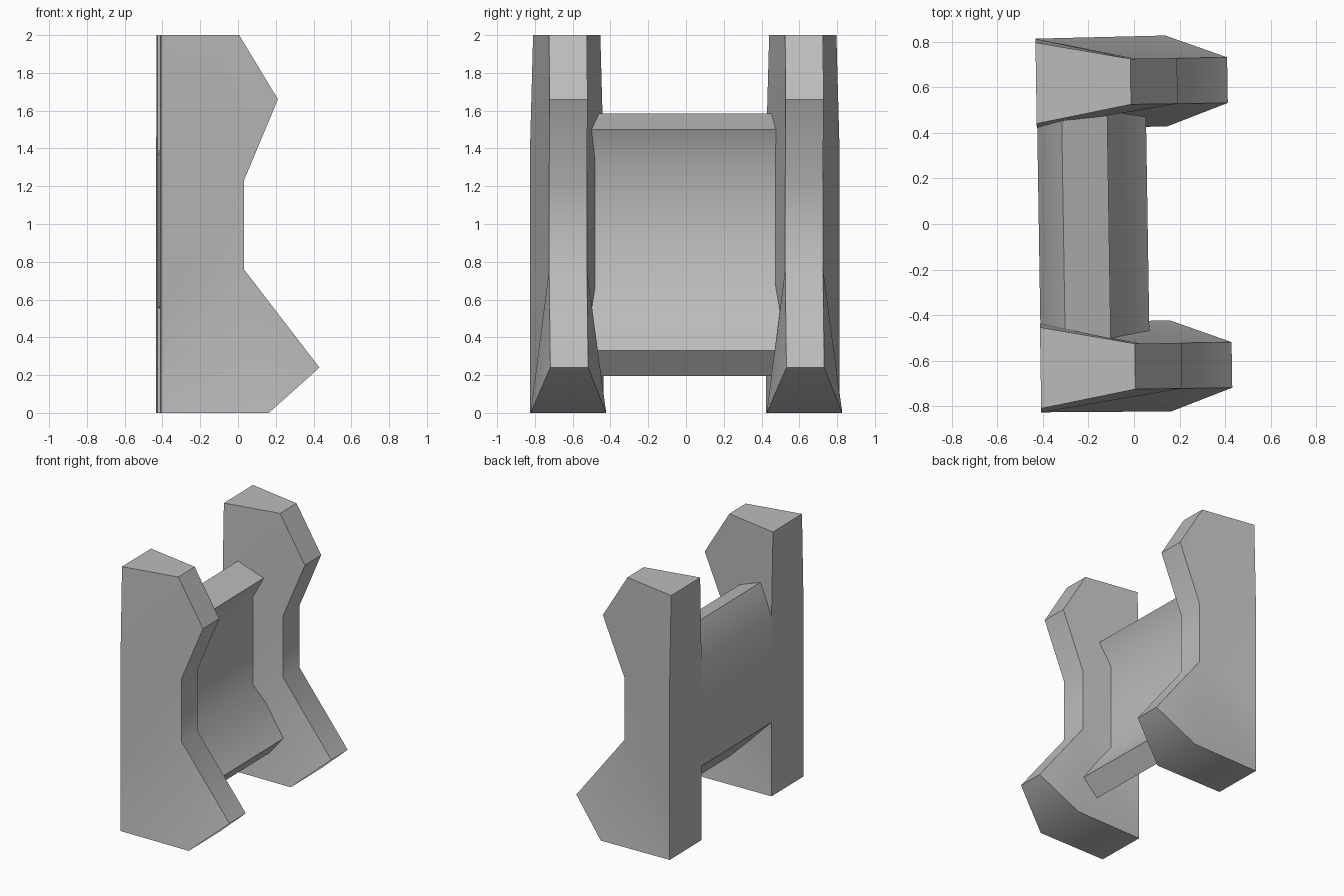
import bpy
import math
from mathutils import Matrix

cube = bpy.data.objects.get("Cube")
if cube:
    bpy.data.objects.remove(cube, do_unlink=True)

grey = bpy.data.materials.new("plain_grey")
grey.use_nodes = True
colour = (0.5, 0.5, 0.5, 1)
grey.diffuse_color = colour
grey.node_tree.nodes["Principled BSDF"].inputs["Base Color"].default_value = colour

# The whole piece stands turned very slightly about the vertical
TURN = Matrix.Rotation(math.radians(0.9), 4, "Z")


def add_part(name, verts, faces):
    mesh = bpy.data.meshes.new(name)
    mesh.from_pydata(verts, [], faces)
    mesh.transform(TURN)
    mesh.materials.append(grey)
    mesh.shade_smooth()
    mesh.set_sharp_from_angle(angle=math.radians(43))
    obj = bpy.data.objects.new(name, mesh)
    bpy.context.collection.objects.link(obj)
    return obj


def rim(count):
    """Quads joining the first outline to the second."""
    return [(i, i + count, (i + 1) % count + count, (i + 1) % count)
            for i in range(count)]


# End posts: x, z and half thickness around the outline, thin at the front ridge
POST = [(-0.42, 0, 0.195), (0.15, 0, 0.2), (0.42, 0.24, 0.1), (0.02, 0.76, 0.1),
        (0.02, 1.23, 0.1), (0.20, 1.66, 0.1), (-0.005, 2, 0.1),
        (-0.42, 2, 0.178), (-0.42, 1.38, 0.195), (-0.42, 0.56, 0.195)]
SIDE = [(0, 1, 3), (1, 2, 3), (0, 3, 9), (9, 3, 4, 8), (8, 4, 5, 6), (8, 6, 7)]


def add_post(name, y):
    n = len(POST)
    verts = [(x, y - t, z) for x, z, t in POST] + [(x, y + t, z) for x, z, t in POST]
    far_side = [tuple(i + n for i in reversed(f)) for f in SIDE]
    return add_part(name, verts, SIDE + far_side + rim(n))


add_post("front_post", -0.625)
add_post("back_post", 0.625)

# Middle board: one profile run between the posts
BOARD = [(-0.418, 0.56), (-0.05, 0.195), (0.06, 0.33), (-0.2, 0.67),
         (-0.2, 1.33), (-0.11, 1.5), (-0.31, 1.585), (-0.418, 1.37)]
n = len(BOARD)
board_verts = [(x, y, z) for y in (-0.55, 0.55) for x, z in BOARD]
add_part("middle_board", board_verts,
         [tuple(range(n)), tuple(reversed(range(n, 2 * n)))] + rim(n))
